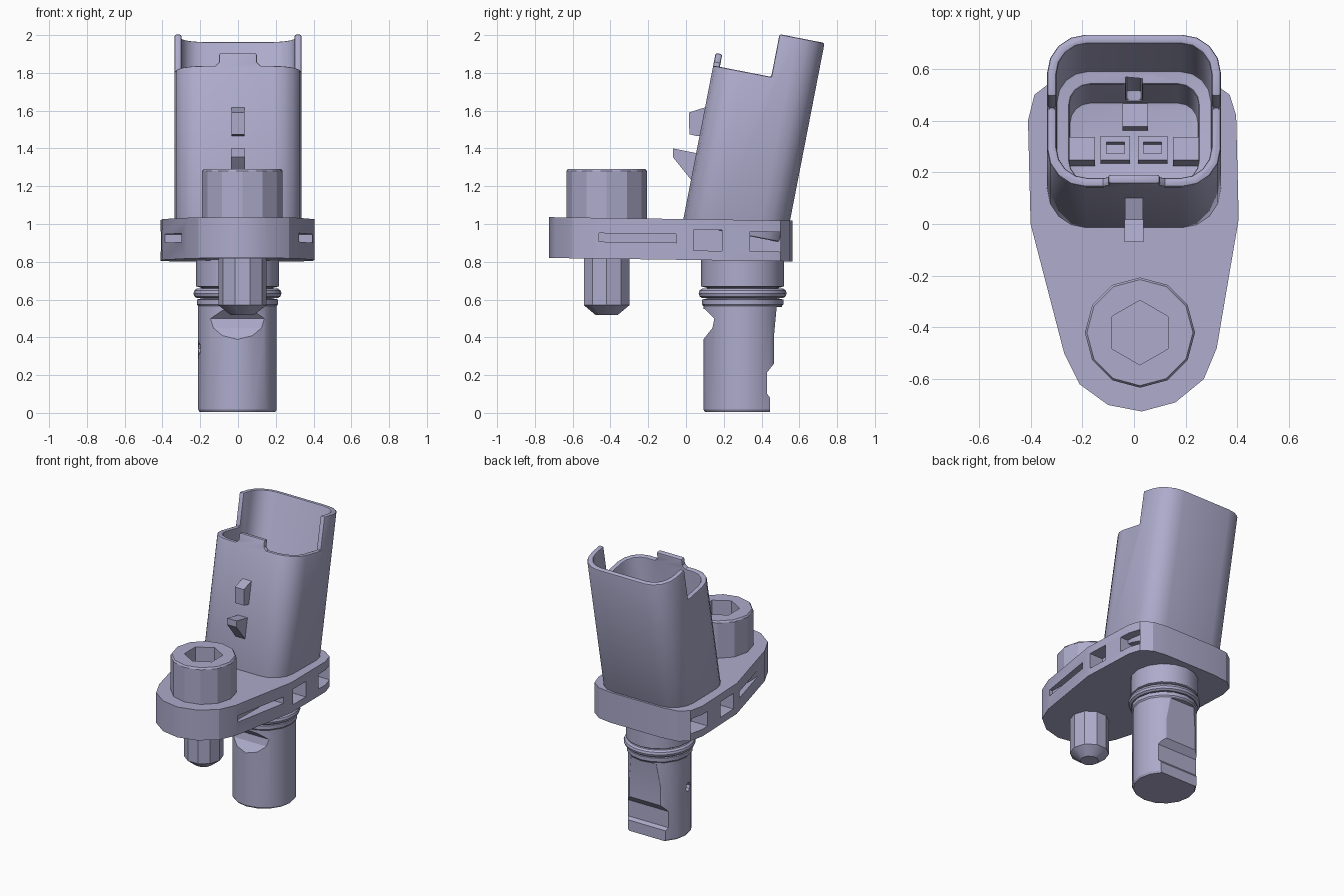
import bpy
import bmesh
from math import cos, sin, pi, radians
from mathutils import Matrix, Vector

if "Cube" in bpy.data.objects:
    bpy.data.objects.remove(bpy.data.objects["Cube"])

COLOR = (0.42, 0.41, 0.60, 1)
plastic = bpy.data.materials.new("lavender_grey")
plastic.use_nodes = True
plastic.diffuse_color = COLOR
plastic.node_tree.nodes["Principled BSDF"].inputs["Base Color"].default_value = COLOR
parts = []


def finish(name, bm):
    bmesh.ops.recalc_face_normals(bm, faces=bm.faces)
    me = bpy.data.meshes.new(name)
    bm.to_mesh(me)
    bm.free()
    me.materials.append(plastic)
    ob = bpy.data.objects.new(name, me)
    bpy.context.collection.objects.link(ob)
    parts.append(ob)
    return ob


def prism(name, pts, lo, hi, axis="z"):
    """Extrude a 2D outline from lo to hi along an axis."""
    place = {"x": lambda a, b, h: (h, a, b),
             "y": lambda a, b, h: (a, h, b),
             "z": lambda a, b, h: (a, b, h)}[axis]
    bm = bmesh.new()
    face = bm.faces.new([bm.verts.new(place(a, b, lo)) for a, b in pts])
    out = bmesh.ops.extrude_face_region(bm, geom=[face])
    verts = [v for v in out["geom"] if isinstance(v, bmesh.types.BMVert)]
    shift = Vector(place(0, 0, hi - lo))
    bmesh.ops.translate(bm, verts=verts, vec=shift)
    return finish(name, bm)


def box(name, x0, x1, y0, y1, z0, z1):
    return prism(name, [(x0, y0), (x1, y0), (x1, y1), (x0, y1)], z0, z1)


def lathe(name, profile, sides, cx, cy):
    """Closed turned solid from (radius, height) pairs."""
    bm = bmesh.new()
    rings = []
    for r, z in profile:
        rings.append([bm.verts.new((cx + r * cos(2 * pi * i / sides),
                                    cy + r * sin(2 * pi * i / sides), z))
                      for i in range(sides)])
    for a, b in zip(rings, rings[1:]):
        for i in range(sides):
            j = (i + 1) % sides
            bm.faces.new((a[i], a[j], b[j], b[i]))
    bm.faces.new(rings[0])
    bm.faces.new(rings[-1])
    return finish(name, bm)


def rounded(hx, hy, r, n=4):
    pts = []
    for q, (sx, sy) in enumerate([(1, 1), (-1, 1), (-1, -1), (1, -1)]):
        for i in range(n + 1):
            a = (q + i / n) * pi / 2
            pts.append((sx * (hx - r) + r * cos(a), sy * (hy - r) + r * sin(a)))
    return pts


def apply(ob, mod):
    bpy.context.view_layer.objects.active = ob
    bpy.ops.object.modifier_apply(modifier=mod.name)


def cut(ob, *cutters):
    for c in cutters:
        mod = ob.modifiers.new("cut", "BOOLEAN")
        mod.operation = "DIFFERENCE"
        mod.solver = "EXACT"
        mod.object = c
        apply(ob, mod)
        parts.remove(c)
        bpy.data.objects.remove(c)


# Mounting flange with side pockets
outline = [(0.03, -0.725), (0.16, -0.69), (0.27, -0.6), (0.32, -0.48),
           (0.405, 0.02), (0.395, 0.42), (0.37, 0.5), (0.3, 0.55), (0.2, 0.565),
           (-0.2, 0.565), (-0.32, 0.55), (-0.385, 0.5), (-0.41, 0.4),
           (-0.4, 0), (-0.27, -0.5), (-0.21, -0.62), (-0.1, -0.7)]
flange = prism("mounting_flange", outline, 0.81, 1.026)
for s in (-1, 1):
    for depth, y0, y1, z0, z1 in [(0.3, -0.46, -0.05, 0.9, 0.945),
                                  (0.3, 0.04, 0.19, 0.86, 0.97),
                                  (0.28, 0.34, 0.5, 0.86, 0.965)]:
        a, b = sorted((s * depth, s * 0.6))
        cut(flange, box("pocket", a, b, y0, y1, z0, z1))
for v in flange.data.vertices:
    v.co.z -= 0.014 * v.co.y

# Bolt: socket head and tapered shank
BX, BY = 0.023, -0.42
head = lathe("bolt_head", [(0.213, 1.0), (0.213, 1.28), (0.205, 1.292)], 12, BX, BY)
hexagon = [(BX + 0.125 * sin(i * pi / 3), BY + 0.125 * cos(i * pi / 3)) for i in range(6)]
cut(head, prism("socket", hexagon, 1.15, 1.4))
lathe("bolt_shank", [(0.06, 0.517), (0.127, 0.57), (0.127, 0.9)], 10, BX, BY)

# Sensor body with seal groove, relieved front and stepped back
SX, SY = -0.003, 0.3
body = lathe("sensor_body", [(0.2, 0.005), (0.208, 0.018), (0.208, 0.565), (0.215, 0.575),
                             (0.215, 0.6), (0.19, 0.606), (0.19, 0.662), (0.22, 0.67),
                             (0.22, 0.87)], 16, SX, SY)
cut(body,
    prism("front_relief", [(0, 0.33), (0.085, 0.38), (0.14, 0.45), (0.15, 0.5),
                           (0.1, 0.55), (0, 0.56)], -0.4, 0.4, "x"),
    prism("back_relief", [(0.445, -0.1), (0.445, 0.08), (0.43, 0.1), (0.43, 0.215),
                          (0.465, 0.26), (0.465, 0.4), (0.48, 0.56), (0.7, 0.56),
                          (0.7, -0.1)], -0.4, 0.4, "x"),
    prism("side_hole", [(0.27 + 0.03 * cos(i * pi / 4), 0.34 + 0.03 * sin(i * pi / 4))
                        for i in range(8)], -0.4, -0.12, "x"))

# Seal ring
bpy.ops.mesh.primitive_torus_add(major_radius=0.206, minor_radius=0.027, major_segments=24,
                                 minor_segments=10, location=(SX, SY, 0.633))
ring = bpy.context.object
ring.name = "seal_ring"
ring.data.materials.append(plastic)
parts.append(ring)

# Connector shell, built upright and then tilted back
tilt = Matrix.Translation((0, 0.268, 1.02)) @ Matrix.Rotation(radians(-11), 4, "X")
shell = prism("connector_shell", rounded(0.336, 0.278, 0.15), -0.07, 1.01)
rim = [(-0.12, 0.78), (-0.1, 0.8), (-0.1, 0.848)]
rim_line = [(-0.5, 0.78)] + rim + [(-x, z) for x, z in reversed(rim)] + [(0.5, 0.78)]
cut(shell,
    prism("upper_cavity", rounded(0.3, 0.242, 0.12), 0.45, 1.3),
    prism("lower_cavity", rounded(0.25, 0.19, 0.08), 0.08, 0.6),
    box("key_notch", -0.03, 0.03, 0.15, 0.235, 0.1, 0.6),
    prism("rim_step", rim_line + [(0.5, 1.4), (-0.5, 1.4)], -0.6, 0.035, "y"))
bevel = shell.modifiers.new("soft_edges", "BEVEL")
bevel.width = 0.01
bevel.segments = 2
bevel.limit_method = "ANGLE"
bevel.angle_limit = radians(50)
apply(shell, bevel)

# Terminals, side blocks and key inside the connector
inner = [shell, box("key_block", -0.045, 0.055, 0.08, 0.17, 0.07, 0.16)]
for s, label in ((-1, "right"), (1, "left")):
    x = s * 0.072
    frame = box(label + "_terminal", x - 0.057, x + 0.057, -0.05, 0.045, 0.07, 0.15)
    cut(frame, box("opening", x - 0.035, x + 0.035, -0.025, 0.02, 0.1, 0.3))
    x = s * 0.2
    inner += [frame, box(label + "_block", x - 0.05, x + 0.05, -0.06, 0.03, 0.07, 0.2)]
for ob in inner:
    ob.data.transform(tilt)

# Latch catches on the connector front
prism("upper_catch", [(0.015, 1.59), (0.14, 1.63), (0.14, 1.47), (0.06, 1.465),
                      (0.018, 1.475)], -0.035, 0.035, "x")
prism("lower_catch", [(-0.07, 1.4), (0.08, 1.37), (0.08, 1.18), (0.03, 1.23),
                      (-0.07, 1.355)], -0.037, 0.037, "x")

# Smooth round parts, keep sharp edges
bpy.ops.object.select_all(action="DESELECT")
for ob in parts:
    ob.select_set(True)
bpy.context.view_layer.objects.active = shell
bpy.ops.object.shade_smooth_by_angle(angle=radians(26))
